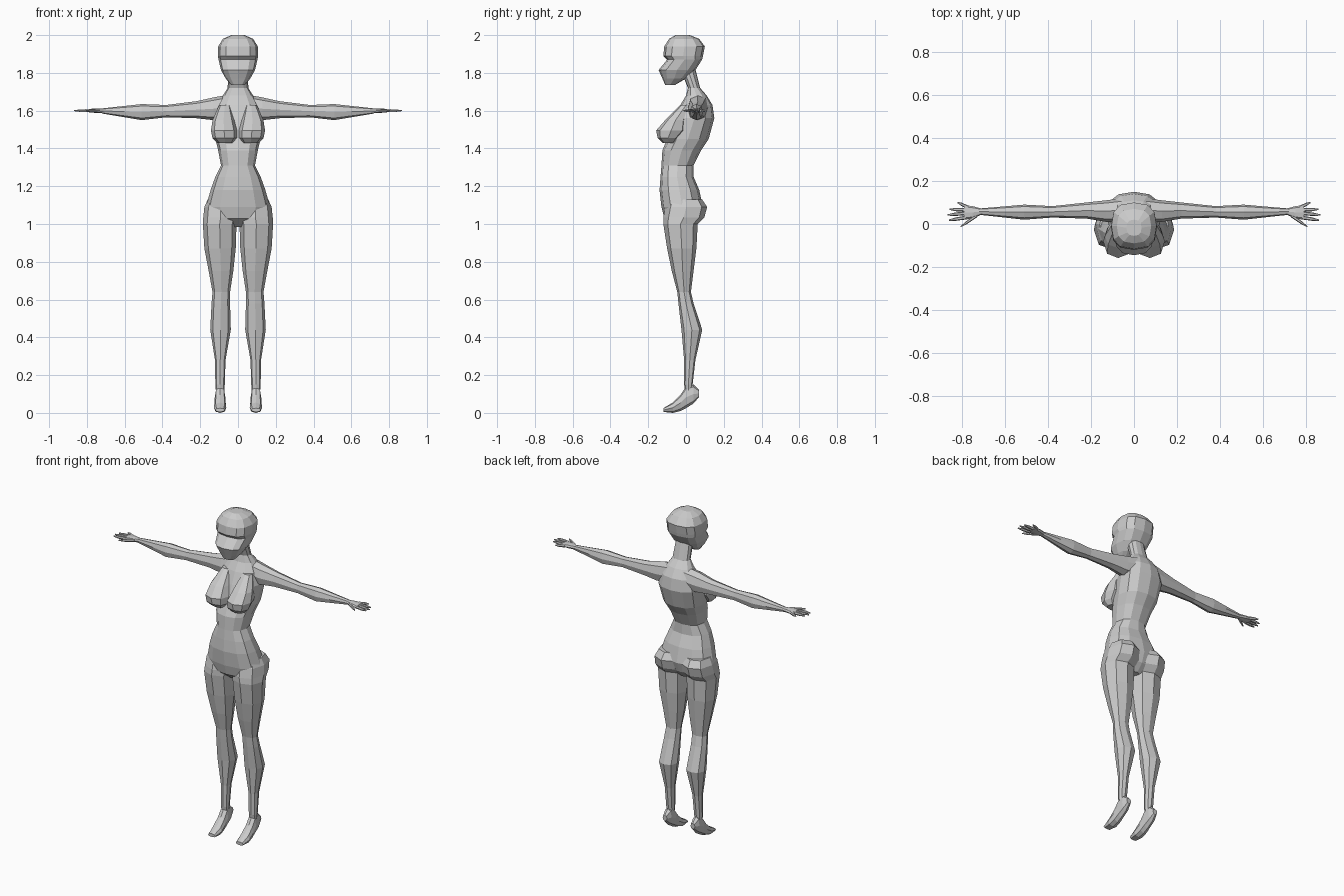
import bpy
import bmesh
import math

old_cube = bpy.data.objects.get("Cube")
if old_cube:
    bpy.data.objects.remove(old_cube, do_unlink=True)

# Single clay colour
clay = bpy.data.materials.new("clay_grey")
clay.use_nodes = True
clay.diffuse_color = (0.6, 0.6, 0.6, 1)
clay.node_tree.nodes["Principled BSDF"].inputs["Base Color"].default_value = clay.diffuse_color


def soft_power(value, power):
    """Signed power, used to make a cross-section rounder or boxier."""
    return math.copysign(abs(value) ** power, value)


def place(axis, along, u, v):
    """Turn a station on an axis and its cross-section point into x, y, z."""
    if axis == "z":
        return (u, v, along)
    if axis == "x":
        return (along, u, v)
    return (u, along, v)


def loft(name, rings, axis="z", sides=8, power=0.85, mirrored=False):
    """Skin rings given as (station, low u, high u, low v, high v)."""
    bm = bmesh.new()
    loops = []
    for along, u_low, u_high, v_low, v_high in rings:
        loop = []
        for step in range(sides):
            angle = math.tau * step / sides
            u_unit = soft_power(round(math.cos(angle), 6), power)
            v_unit = soft_power(round(math.sin(angle), 6), power)
            u = (u_low + u_high) / 2 + u_unit * (u_high - u_low) / 2
            v = (v_low + v_high) / 2 + v_unit * (v_high - v_low) / 2
            loop.append(bm.verts.new(place(axis, along, u, v)))
        loops.append(loop)
    for lower, upper in zip(loops, loops[1:]):
        for step in range(sides):
            after = (step + 1) % sides
            bm.faces.new((lower[step], lower[after], upper[after], upper[step]))
    bm.faces.new(loops[0])
    bm.faces.new(loops[-1])
    bmesh.ops.recalc_face_normals(bm, faces=bm.faces)
    mesh = bpy.data.meshes.new(name)
    bm.to_mesh(mesh)
    bm.free()
    mesh.materials.append(clay)
    part = bpy.data.objects.new(name, mesh)
    bpy.context.collection.objects.link(part)
    if mirrored:
        mirror = part.modifiers.new("mirror_sides", "MIRROR")
        mirror.use_axis = (True, False, False)
        mirror.use_clip = False
        mirror.use_mirror_merge = False
    return part


def centred(rings):
    """Expand (height, half width, front, back) into full rings."""
    return [(z, -half, half, front, back) for z, half, front, back in rings]


# Torso and neck
loft("torso", centred([
    (.985, .03, -.06, .03),
    (1.03, .15, -.115, .07),
    (1.09, .17, -.13, .09),
    (1.18, .145, -.14, .07),
    (1.25, .12, -.135, .04),
    (1.31, .09, -.13, .04),
    (1.39, .105, -.125, .08),
    (1.45, .12, -.1, .12),
    (1.56, .13, -.06, .15),
    (1.63, .11, -.03, .14),
    (1.68, .08, 0, .11),
    (1.72, .055, .01, .075),
    (1.82, .05, -.03, .05),
]), sides=12)

# Head with a projecting mask and a recess under the brow
loft("head", centred([
    (1.735, .035, -.11, -.06),
    (1.77, .065, -.125, 0),
    (1.815, .09, -.145, .05),
    (1.87, .103, -.1, .085),
    (1.89, .107, -.12, .09),
    (1.94, .105, -.115, .1),
    (1.98, .08, -.09, .07),
    (2, .035, -.055, .02),
]), sides=12, power=0.75)

# Chest
loft("breast", [
    (1.43, .025, .11, -.125, -.06),
    (1.455, .006, .135, -.15, -.04),
    (1.495, .004, .143, -.158, 0),
    (1.55, .018, .135, -.11, 0),
    (1.63, .04, .1, -.03, .03),
], mirrored=True)

# Legs from buttock to ankle
loft("leg", [
    (1.13, .015, .16, -.09, .085),
    (1.09, .005, .178, -.11, .112),
    (1.035, 0, .184, -.12, .097),
    (1, .008, .186, -.12, .062),
    (.87, .012, .178, -.1, .055),
    (.75, .025, .155, -.075, .04),
    (.64, .042, .135, -.046, .026),
    (.58, .042, .14, -.04, .04),
    (.44, .038, .147, -.024, .086),
    (.28, .066, .122, -.01, .05),
    (.15, .07, .12, -.01, .035),
    (.09, .075, .115, 0, .03),
], mirrored=True)

# Feet on tiptoe
loft("foot", [
    (.07, .08, .11, .085, .12),
    (.04, .07, .12, .05, .15),
    (0, .067, .123, .025, .14),
    (-.03, .065, .125, .01, .095),
    (-.07, .062, .127, 0, .055),
    (-.12, .07, .12, .005, .025),
], axis="y", mirrored=True)

# Arms stretched sideways
loft("arm", [
    (.05, .01, .12, 1.56, 1.685),
    (.13, .01, .11, 1.55, 1.67),
    (.22, .025, .1, 1.56, 1.65),
    (.38, .03, .083, 1.565, 1.63),
    (.51, .02, .09, 1.55, 1.635),
    (.6, .03, .082, 1.565, 1.625),
    (.72, .043, .072, 1.585, 1.612),
], axis="x", mirrored=True)

# Palm
loft("palm", [
    (.71, .043, .072, 1.586, 1.611),
    (.75, .025, .083, 1.588, 1.612),
    (.79, .02, .088, 1.591, 1.609),
], axis="x", mirrored=True)


def finger(name, root_x, root_y, tip_x, tip_y):
    """Taper a four-sided finger from the palm to its tip."""
    rings = []
    for part, radius in ((0, .009), (.6, .008), (1, .003)):
        x = root_x + (tip_x - root_x) * part
        y = root_y + (tip_y - root_y) * part
        rings.append((x, y - radius, y + radius, 1.6 - radius, 1.6 + radius))
    loft(name, rings, axis="x", sides=6, mirrored=True)


# Fingers and thumb
finger("little_finger", .77, .077, .82, .1)
finger("ring_finger", .78, .066, .857, .068)
finger("middle_finger", .78, .05, .867, .042)
finger("index_finger", .78, .03, .86, .018)
finger("thumb", .73, .04, .805, -.012)
